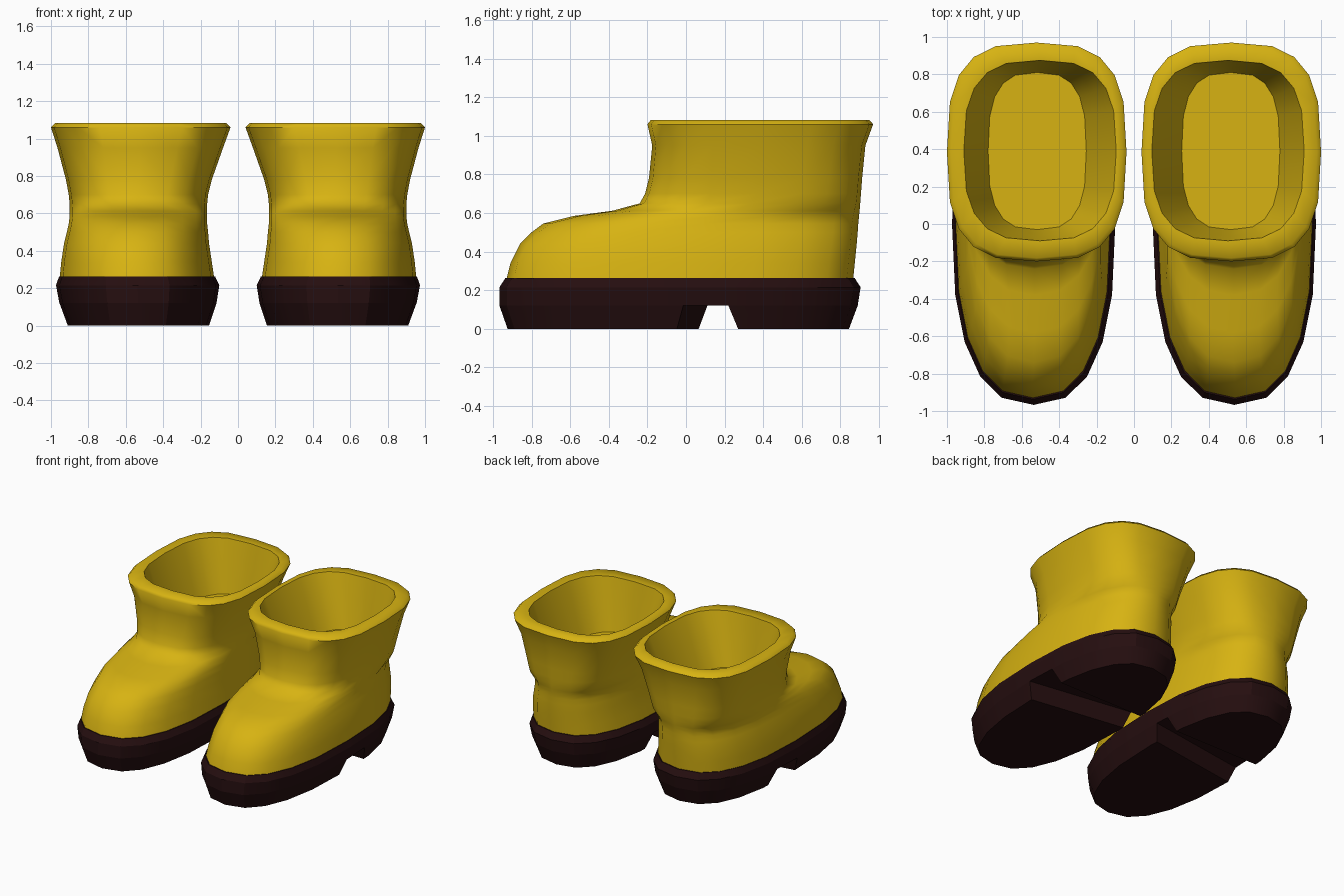
import bpy, bmesh, math
from mathutils import Vector

if "Cube" in bpy.data.objects:
    bpy.data.objects.remove(bpy.data.objects["Cube"])

SEGMENTS = 20


def material(name, colour):
    m = bpy.data.materials.new(name)
    m.diffuse_color = (*colour, 1)
    m.use_nodes = True
    m.node_tree.nodes["Principled BSDF"].inputs["Base Color"].default_value = m.diffuse_color
    return m


YELLOW = material("yellow rubber", (0.68, 0.45, 0.006))
BROWN = material("dark brown rubber", (0.019, 0.0045, 0.005))


def ring(z, x0, x1, front, back, widest, n):
    """Rounded outline at height z; `widest` is the y of its widest point."""
    points = []
    for i in range(SEGMENTS):
        t = 2 * math.pi * i / SEGMENTS
        c, s = math.cos(t), math.sin(t)
        x = math.copysign(abs(c) ** (2 / n), c) * (x1 - x0) / 2 + (x0 + x1) / 2
        reach = back - widest if s > 0 else widest - front
        y = widest + math.copysign(abs(s) ** (2 / n), s) * reach
        points.append(Vector((x, y, z)))
    return points


def loft(name, rings, mat, side, smooth_angle, cut=None):
    """Skin a stack of rings, cap both ends and optionally cut by a plane."""
    bm = bmesh.new()
    loops = [[bm.verts.new(p) for p in ring(*r)] for r in rings]
    for a, b in zip(loops, loops[1:]):
        for i in range(SEGMENTS):
            j = (i + 1) % SEGMENTS
            bm.faces.new((a[i], a[j], b[j], b[i]))
    bm.faces.new(loops[0])
    bm.faces.new(loops[-1])
    if cut:
        res = bmesh.ops.bisect_plane(
            bm, geom=bm.verts[:] + bm.edges[:] + bm.faces[:],
            plane_co=cut[0], plane_no=cut[1], clear_outer=True)
        edges = [e for e in res["geom_cut"] if isinstance(e, bmesh.types.BMEdge)]
        bmesh.ops.contextual_create(bm, geom=edges)
    for v in bm.verts:
        v.co.x *= side
    bmesh.ops.recalc_face_normals(bm, faces=bm.faces[:])
    mesh = bpy.data.meshes.new(name)
    bm.to_mesh(mesh)
    bm.free()
    mesh.materials.append(mat)
    mesh.polygons.foreach_set("use_smooth", [True] * len(mesh.polygons))
    mesh.set_sharp_from_angle(angle=math.radians(smooth_angle))
    obj = bpy.data.objects.new(name, mesh)
    bpy.context.collection.objects.link(obj)
    return obj


# Each ring: z, inner x, outer x, front y, back y, widest y, roundness
UPPER = [
    # foot and toe cap
    (0.24, 0.125, 0.955, -0.935, 0.865, 0.00, 2.5),
    (0.34, 0.14, 0.945, -0.91, 0.875, 0.02, 2.5),
    (0.44, 0.155, 0.93, -0.86, 0.885, 0.05, 2.5),
    (0.50, 0.16, 0.915, -0.80, 0.89, 0.08, 2.45),
    (0.545, 0.165, 0.905, -0.74, 0.893, 0.10, 2.4),
    (0.585, 0.165, 0.90, -0.58, 0.897, 0.16, 2.35),
    (0.612, 0.165, 0.90, -0.38, 0.90, 0.26, 2.4),
    (0.65, 0.165, 0.90, -0.24, 0.903, 0.34, 2.6),
    # shaft
    (0.70, 0.16, 0.905, -0.212, 0.907, 0.37, 2.7),
    (0.78, 0.14, 0.92, -0.192, 0.913, 0.38, 2.8),
    (0.95, 0.08, 0.965, -0.175, 0.93, 0.385, 2.9),
    # rim
    (1.06, 0.04, 1.00, -0.20, 0.97, 0.385, 3.0),
    (1.083, 0.062, 0.978, -0.182, 0.95, 0.385, 3.0),
    (1.08, 0.095, 0.91, -0.09, 0.875, 0.39, 2.9),
    # inside wall down to the insole
    (0.90, 0.17, 0.85, -0.065, 0.845, 0.39, 2.9),
    (0.68, 0.255, 0.78, -0.03, 0.81, 0.39, 2.9),
]

SOLE = [
    (0.12, 0.115, 0.955, -0.967, 0.89, 0.0, 2.5),
    (0.215, 0.10, 0.973, -0.967, 0.905, 0.0, 2.5),
    (0.262, 0.122, 0.957, -0.937, 0.875, 0.0, 2.5),
]

TREAD = [
    (0.0, 0.155, 0.912, -0.925, 0.845, 0.0, 2.5),
    (0.12, 0.115, 0.955, -0.967, 0.89, 0.0, 2.5),
]

# Slanted faces of the arch gap: point on the plane, direction removed
FRONT_CUT = (Vector((0.53, 0.01, 0.0)), Vector((0.15, 1.0, -0.33)))
HEEL_CUT = (Vector((0.53, 0.27, 0.0)), Vector((0.0, -1.0, -0.42)))

for side, label in ((1, "right"), (-1, "left")):
    loft(label + "_boot_upper", UPPER, YELLOW, side, 55)
    loft(label + "_sole", SOLE, BROWN, side, 25)
    loft(label + "_front_tread", TREAD, BROWN, side, 30, FRONT_CUT)
    loft(label + "_heel", TREAD, BROWN, side, 30, HEEL_CUT)
